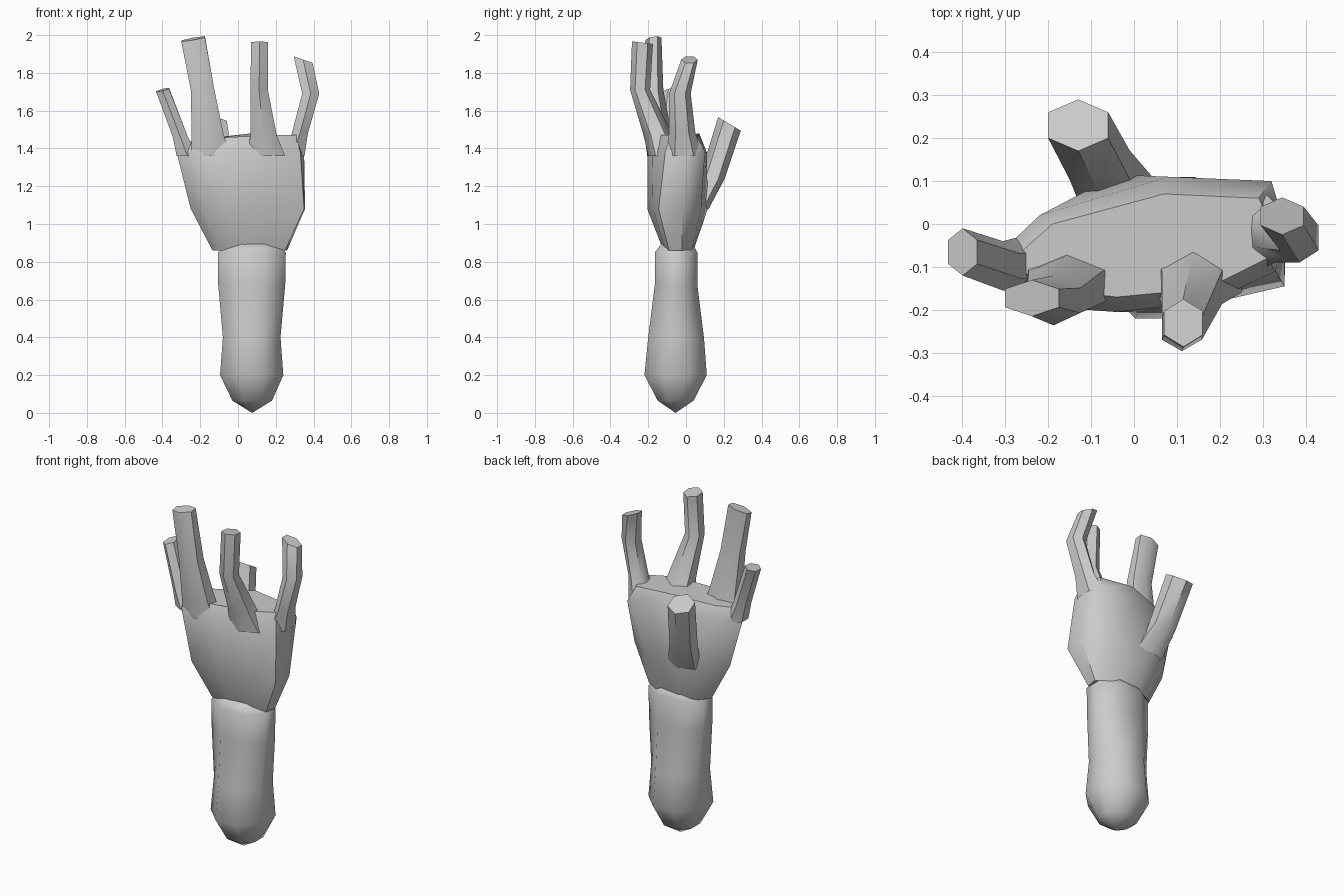
import bpy, bmesh, math


def loft(name, rings, cap_bottom=True, angle=50):
    """Skin a list of equal-sized point rings into one closed tube."""
    bm = bmesh.new()
    loops = [[bm.verts.new(p) for p in ring] for ring in rings]
    n = len(loops[0])
    for a, b in zip(loops, loops[1:]):
        for i in range(n):
            j = (i + 1) % n
            bm.faces.new((a[i], a[j], b[j], b[i]))
    bm.faces.new(loops[-1])
    if cap_bottom:
        bm.faces.new(loops[0][::-1])
    bmesh.ops.remove_doubles(bm, verts=bm.verts, dist=1e-5)
    bmesh.ops.recalc_face_normals(bm, faces=bm.faces)
    me = bpy.data.meshes.new(name)
    bm.to_mesh(me)
    bm.free()
    ob = bpy.data.objects.new(name, me)
    bpy.context.collection.objects.link(ob)
    bpy.ops.object.select_all(action='DESELECT')
    ob.select_set(True)
    bpy.context.view_layer.objects.active = ob
    bpy.ops.object.shade_smooth_by_angle(angle=math.radians(angle))
    return ob


def oval(x0, x1, y0, y1, z, sides, sx=0.0, sy=0.0):
    """Oval ring filling the given bounds, optionally sloped in x and y."""
    cx, cy, rx, ry = (x0 + x1) / 2, (y0 + y1) / 2, (x1 - x0) / 2, (y1 - y0) / 2
    k = 1 / math.cos(math.pi / sides)
    pts = []
    for i in range(sides):
        a = 2 * math.pi * (i + 0.5) / sides
        dx, dy = rx * k * math.cos(a), ry * k * math.sin(a)
        if sides == 6:
            dx, dy = rx * math.cos(a) / 0.866, ry * math.sin(a)
        pts.append((cx + dx, cy + dy, z + sx * dx + sy * dy))
    return pts


# Forearm with pointed elbow end
arm = [(-0.03, 0.18, -0.15, 0.04, 0.065), (-0.095, 0.24, -0.22, 0.11, 0.2),
       (-0.08, 0.225, -0.2, 0.095, 0.4), (-0.105, 0.25, -0.165, 0.06, 0.68),
       (-0.105, 0.253, -0.165, 0.06, 0.85), (-0.06, 0.21, -0.13, 0.035, 0.895)]
loft("forearm", [[(0.075, -0.055, 0.0)] * 8]
     + [oval(*r, 8) for r in arm], cap_bottom=False, angle=60)

# Palm, from wrist to finger webs
wrist = [(-0.135, -0.05), (-0.1, -0.1), (0.04, -0.12), (0.17, -0.11), (0.25, -0.09),
         (0.26, -0.02), (0.18, 0.03), (0.02, 0.04), (-0.09, 0.01)]
middle = [(-0.25, -0.06), (-0.19, -0.17), (0.0, -0.205), (0.22, -0.175), (0.35, -0.145),
          (0.355, -0.02), (0.22, 0.08), (-0.04, 0.115), (-0.18, 0.04)]
knuckle = [(-0.325, -0.08), (-0.24, -0.19), (-0.04, -0.205), (0.18, -0.18), (0.33, -0.11),
           (0.35, 0.0), (0.32, 0.1), (0.08, 0.11), (-0.22, 0.02)]
web = [(-0.28, -0.08), (-0.22, -0.15), (-0.04, -0.17), (0.17, -0.15), (0.31, -0.08),
       (0.32, 0.0), (0.29, 0.06), (0.07, 0.07), (-0.19, 0.0)]
web_z = [1.43, 1.44, 1.46, 1.47, 1.47, 1.46, 1.46, 1.48, 1.45]
loft("palm", [[(x, y, z) for x, y in ring] for ring, z in
              ((wrist, 0.86), (middle, 1.08), (knuckle, 1.38))]
     + [[(x, y, z) for (x, y), z in zip(web, web_z)]])

# Fingers and thumb: bounds x0, x1, y0, y1 at height z; last entry is tip slope
fingers = {
    "little_finger": ([(-0.325, -0.21, -0.16, -0.03, 1.36), (-0.345, -0.265, -0.155, -0.04, 1.46),
                       (-0.433, -0.365, -0.12, -0.01, 1.71)], (0.25, 0.1)),
    "ring_finger": ([(-0.25, -0.04, -0.205, -0.06, 1.36), (-0.245, -0.075, -0.22, -0.075, 1.47),
                     (-0.25, -0.125, -0.236, -0.12, 1.71),
                     (-0.3, -0.175, -0.215, -0.13, 1.98)], (0.18, 0.15)),
    "middle_finger": ([(0.05, 0.25, -0.2, -0.04, 1.36), (0.065, 0.205, -0.225, -0.07, 1.47),
                       (0.065, 0.158, -0.296, -0.19, 1.71),
                       (0.07, 0.16, -0.286, -0.175, 1.96)], (0.0, -0.12)),
    "index_finger": ([(0.22, 0.352, -0.11, 0.09, 1.36), (0.285, 0.37, -0.09, 0.05, 1.48),
                      (0.34, 0.43, -0.09, 0.025, 1.69),
                      (0.295, 0.395, -0.025, 0.062, 1.87)], (-0.35, 0.0)),
    "thumb": ([(-0.12, 0.06, 0.0, 0.12, 1.08), (-0.15, -0.01, 0.07, 0.205, 1.24),
               (-0.2, -0.06, 0.17, 0.29, 1.53)], (0.0, -0.6)),
}
for name, (rows, slope) in fingers.items():
    loft(name, [oval(*r, 6) for r in rows[:-1]] + [oval(*rows[-1], 6, *slope)],
         cap_bottom=False)
